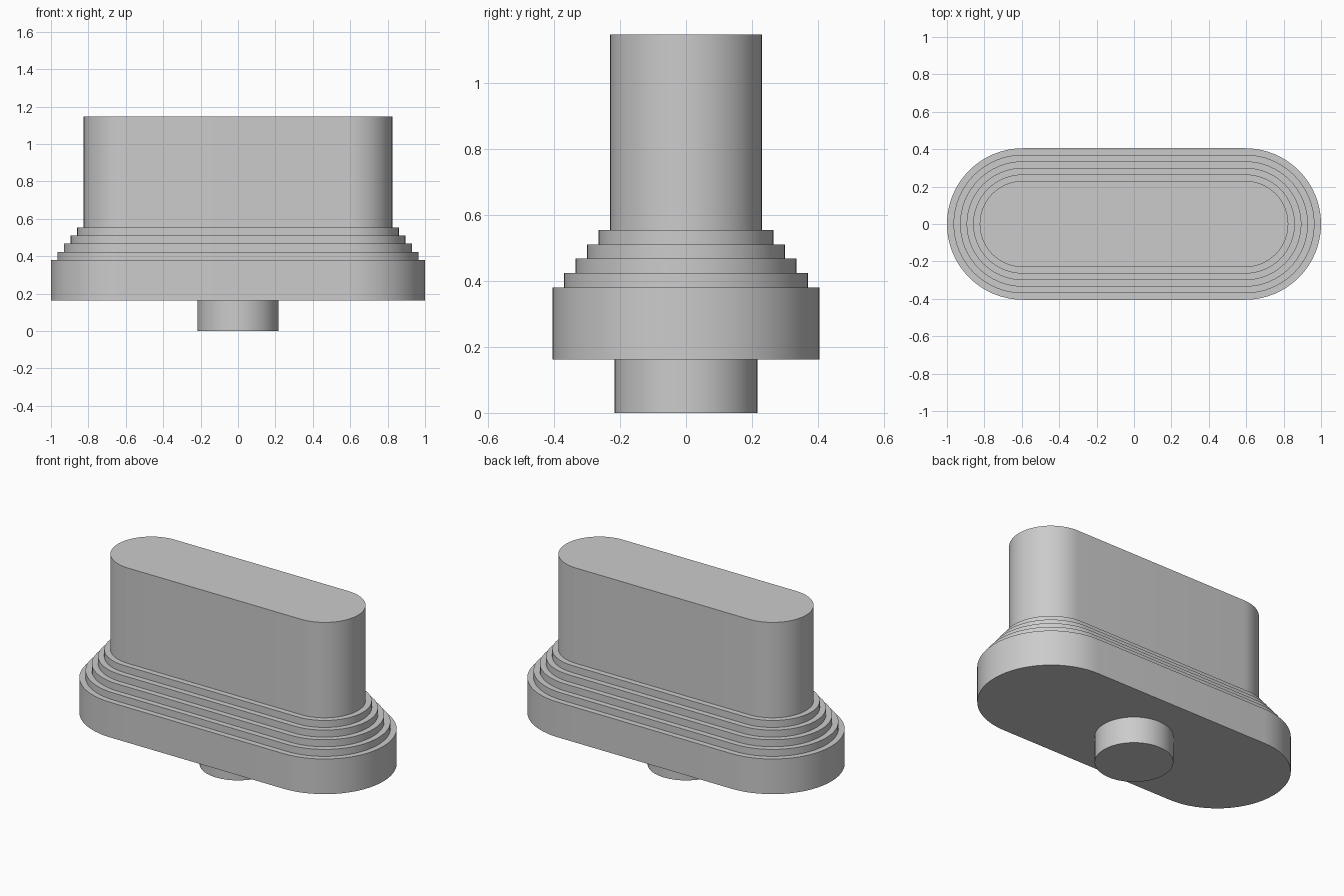
import bpy
import bmesh
from math import sin, cos, pi, radians

cube = bpy.data.objects.get("Cube")
if cube:
    bpy.data.objects.remove(cube, do_unlink=True)

# Single grey finish
grey = bpy.data.materials.new("plain_grey")
grey.use_nodes = True
colour = (0.6, 0.6, 0.6, 1)
grey.diffuse_color = colour
grey.node_tree.nodes["Principled BSDF"].inputs["Base Color"].default_value = colour

ARC = 32  # segments in each half circle


def outline(radius, half_straight):
    """Slot outline: two half circles joined by straight sides."""
    points = []
    for side in (1, -1):
        for i in range(ARC + 1):
            if half_straight == 0 and i == ARC:
                continue  # a plain circle needs no doubled joint
            a = pi * i / ARC - pi / 2
            points.append((side * (half_straight + radius * cos(a)), side * radius * sin(a)))
    return points


def loft(name, rings, half_straight):
    """Closed solid through (radius, height) rings, listed from the bottom up."""
    bm = bmesh.new()
    loops = [[bm.verts.new((x, y, z)) for x, y in outline(r, half_straight)]
             for r, z in rings]
    for low, high in zip(loops, loops[1:]):
        for i in range(len(low)):
            j = (i + 1) % len(low)
            bm.faces.new((low[i], low[j], high[j], high[i]))
    bm.faces.new(loops[0][::-1])
    bm.faces.new(loops[-1])
    mesh = bpy.data.meshes.new(name)
    bm.to_mesh(mesh)
    bm.free()
    mesh.materials.append(grey)
    obj = bpy.data.objects.new(name, mesh)
    bpy.context.collection.objects.link(obj)
    bpy.ops.object.select_all(action="DESELECT")
    obj.select_set(True)
    bpy.context.view_layer.objects.active = obj
    bpy.ops.object.shade_smooth_by_angle(angle=radians(30))
    return obj


# Wide base, four narrowing steps and the tall column, as one solid
BOTTOM, BASE_TOP, TOP = 0.162, 0.38, 1.146
STEP_RISE, STEP_INSET, RADIUS = 0.0435, 0.035, 0.405
rings = [(RADIUS, BOTTOM)]
for n in range(5):
    z = BASE_TOP + n * STEP_RISE
    rings.append((RADIUS - n * STEP_INSET, z))
    rings.append((RADIUS - (n + 1) * STEP_INSET, z))
rings.append((rings[-1][0], TOP))
loft("stepped_body", rings, 1 - RADIUS)

# Round peg under the base
loft("round_peg", [(0.216, 0), (0.216, BOTTOM)], 0)
